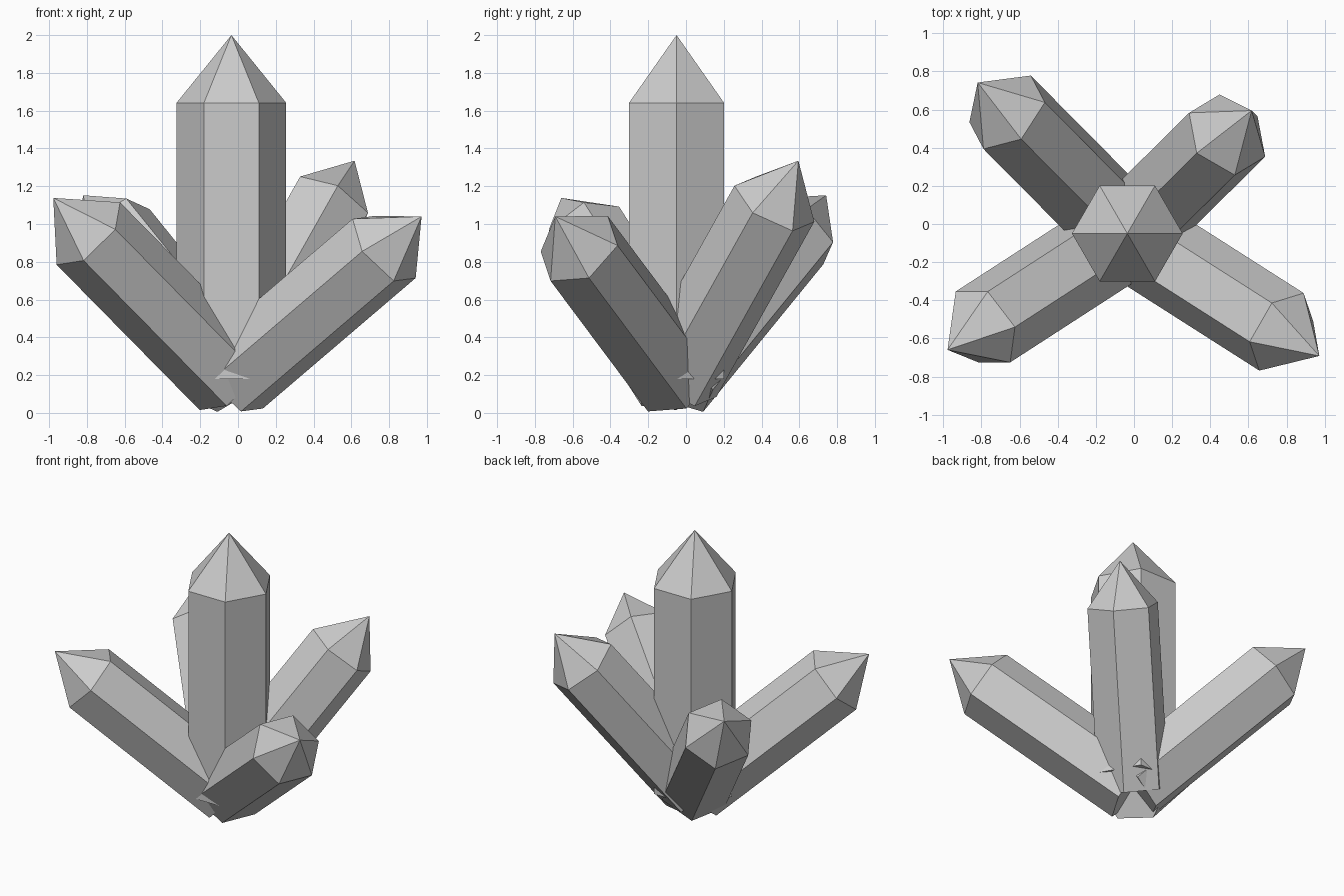
import bpy, bmesh, math
from mathutils import Vector

if "Cube" in bpy.data.objects:
    bpy.data.objects.remove(bpy.data.objects["Cube"])

# All crystals grow from one shared base centre
BASE = Vector((-0.035, -0.05, 0.18))


def crystal(name, tip, corner):
    """Hexagonal prism with a pointed cap; corner = direction of one side edge."""
    axis = Vector(tip) - BASE
    length = axis.length
    d = axis.normalized()
    r = length / 6.27
    u = Vector(corner)
    u = (u - d * u.dot(d)).normalized()
    v = d.cross(u)
    bm = bmesh.new()

    def ring(centre):
        return [bm.verts.new(centre + r * (math.cos(a) * u + math.sin(a) * v))
                for a in (i * math.pi / 3 for i in range(6))]

    low = ring(BASE)
    high = ring(BASE + axis * 0.803)
    apex = bm.verts.new(BASE + axis)
    bm.faces.new(low[::-1])
    for i in range(6):
        j = (i + 1) % 6
        bm.faces.new((low[i], low[j], high[j], high[i]))
        bm.faces.new((high[i], high[j], apex))
    mesh = bpy.data.meshes.new(name)
    bm.to_mesh(mesh)
    bm.free()
    bpy.context.collection.objects.link(bpy.data.objects.new(name, mesh))


# Tall upright crystal
crystal("centre_crystal", (-0.035, -0.05, 2.0), (1, 0, 0))

# Four shorter leaning crystals
crystal("front_right_crystal", (0.972, -0.692, 1.04), (-0.055, 0.155, 0.17))
crystal("front_left_crystal", (-0.978, -0.66, 1.138), (0.17, 0, 0.166))
crystal("back_right_crystal", (0.617, 0.595, 1.335), (-0.165, -0.10, 0.146))
crystal("back_left_crystal", (-0.82, 0.742, 1.152), (0.076, -0.145, 0.18))
